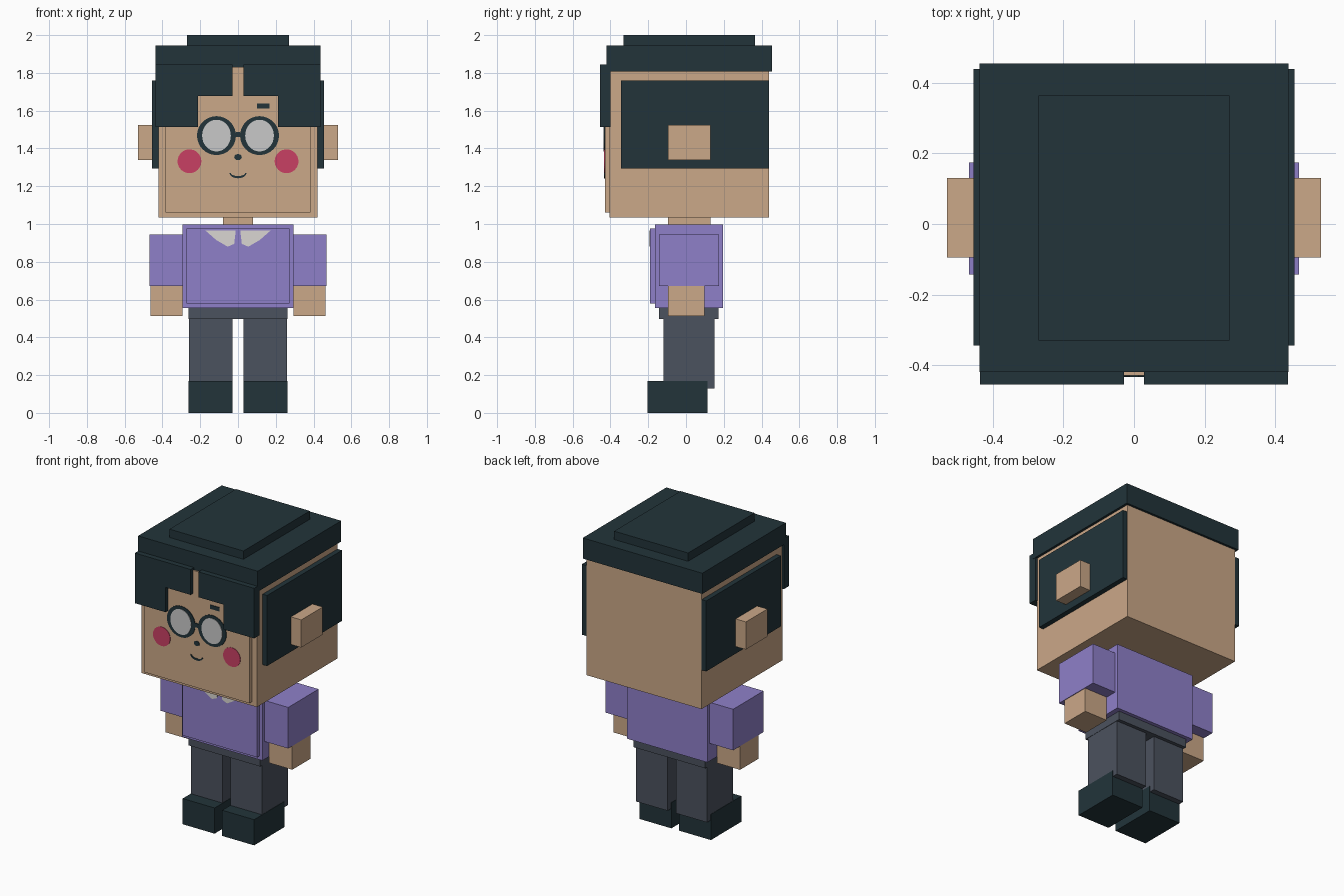
import bpy, bmesh
from math import sin, cos, pi

cube = bpy.data.objects.get("Cube")
if cube:
    bpy.data.objects.remove(cube, do_unlink=True)


def material(name, hex_code):
    """Flat colour material from an sRGB hex code."""
    channels = [int(hex_code[i:i + 2], 16) / 255 for i in (0, 2, 4)]
    colour = [c / 12.92 if c < 0.04 else ((c + 0.055) / 1.055) ** 2.4 for c in channels] + [1]
    mat = bpy.data.materials.new(name)
    mat.use_nodes = True
    mat.diffuse_color = colour
    mat.node_tree.nodes["Principled BSDF"].inputs["Base Color"].default_value = colour
    return mat


skin = material("skin", "CBA888")
dark = material("dark_hair", "22343A")
purple = material("purple_shirt", "8F80C9")
grey = material("grey_trousers", "4B525E")
pink = material("pink_cheek", "C94064")
lens_white = material("lens_white", "C9C9C9")
collar_white = material("collar_white", "DAD6D2")


def finish(name, bm, mat):
    bmesh.ops.recalc_face_normals(bm, faces=bm.faces)
    mesh = bpy.data.meshes.new(name)
    bm.to_mesh(mesh)
    bm.free()
    mesh.materials.append(mat)
    obj = bpy.data.objects.new(name, mesh)
    bpy.context.collection.objects.link(obj)
    return obj


def box(name, mat, x, y, z):
    """Box spanning the given (low, high) ranges."""
    bm = bmesh.new()
    bmesh.ops.create_cube(bm, size=1)
    for v in bm.verts:
        v.co = [lo + (c + 0.5) * (hi - lo) for c, (lo, hi) in zip(v.co, (x, y, z))]
    return finish(name, bm, mat)


def pair(name, mat, x, y, z):
    """The same box on the left (+x) and the right (-x)."""
    box("left_" + name, mat, x, y, z)
    box("right_" + name, mat, (-x[1], -x[0]), y, z)


def prism(name, mat, outline, front, back):
    """Extrude an (x, z) outline along y."""
    bm = bmesh.new()
    face = bm.faces.new([bm.verts.new((x, front, z)) for x, z in outline])
    new = bmesh.ops.extrude_face_region(bm, geom=[face])["geom"]
    bmesh.ops.translate(bm, vec=(0, back - front, 0),
                        verts=[g for g in new if isinstance(g, bmesh.types.BMVert)])
    return finish(name, bm, mat)


def arc(cx, cz, rx, rz, start=0, end=2 * pi, count=32):
    return [(cx + rx * cos(a), cz + rz * sin(a))
            for a in (start + (end - start) * i / count for i in range(count + 1))]


def disc(name, mat, cx, cz, rx, rz, front):
    prism(name, mat, arc(cx, cz, rx, rz)[:-1], front, FACE)


def band(name, mat, cx, cz, outer, inner, start, end):
    """Curved strip between two elliptical arcs."""
    prism(name, mat, arc(cx, cz, *outer, start, end, 16)
          + arc(cx, cz, *inner, start, end, 16)[::-1], FACE - 0.004, FACE)


FACE, CHEST = -0.43, -0.19

# Head and face block
box("head", skin, (-0.422, 0.422), (-0.405, 0.44), (1.035, 1.83))
box("face", skin, (-0.385, 0.385), (FACE, -0.38), (1.06, 1.83))
pair("ear", skin, (0.4, 0.53), (-0.095, 0.13), (1.34, 1.523))
box("neck", skin, (-0.08, 0.08), (-0.095, 0.13), (0.97, 1.05))

# Hair: cap, crown, sides and a parted, stepped fringe
box("hair_cap", dark, (-0.438, 0.438), (-0.42, 0.455), (1.808, 1.945))
box("hair_crown", dark, (-0.271, 0.271), (-0.33, 0.365), (1.93, 2.0))
pair("side_hair", dark, (0.4, 0.455), (-0.345, 0.439), (1.293, 1.76))
for side, sign in (("left", 1), ("right", -1)):
    steps = [(0.029, 1.845), (0.437, 1.845), (0.437, 1.513),
             (0.213, 1.513), (0.213, 1.677), (0.029, 1.677)]
    prism(side + "_fringe", dark, [(sign * x, z) for x, z in steps], -0.455, -0.4)

# Glasses, cheeks and small face details
for side, sign in (("left", 1), ("right", -1)):
    disc(side + "_glasses_rim", dark, sign * 0.114, 1.468, 0.103, 0.103, FACE - 0.004)
    disc(side + "_lens", lens_white, sign * 0.114, 1.468, 0.076, 0.084, FACE - 0.007)
    disc(side + "_cheek", pink, sign * 0.257, 1.332, 0.063, 0.063, FACE - 0.003)
band("glasses_bridge", dark, 0, 1.45, (0.04, 0.037), (0.03, 0.01), 0, pi)
disc("nose", dark, 0, 1.354, 0.02, 0.016, FACE - 0.004)
band("mouth", dark, 0, 1.27, (0.045, 0.028), (0.038, 0.016), pi, 2 * pi)
box("left_eyebrow", dark, (0.1, 0.167), (FACE - 0.004, FACE), (1.611, 1.637))

# Shirt, collar and arms
box("torso", purple, (-0.295, 0.295), (-0.165, 0.197), (0.555, 0.997))
box("shirt_front", purple, (-0.273, 0.273), (CHEST, -0.15), (0.58, 0.975))
for side, sign in (("left", 1), ("right", -1)):
    wing = [(0.012, 0.965), (0.172, 0.965), (0.115, 0.915), (0.055, 0.88), (0.02, 0.895)]
    prism(side + "_collar", collar_white, [(sign * x, z) for x, z in wing], CHEST - 0.003, CHEST)
pair("sleeve", purple, (0.29, 0.468), (-0.143, 0.175), (0.673, 0.945))
pair("hand", skin, (0.295, 0.464), (-0.095, 0.097), (0.513, 0.69))

# Trousers and shoes
box("hips", grey, (-0.262, 0.262), (-0.142, 0.173), (0.498, 0.57))
pair("leg", grey, (0.03, 0.26), (-0.12, 0.15), (0.13, 0.51))
pair("shoe", dark, (0.028, 0.262), (-0.205, 0.113), (0, 0.17))
